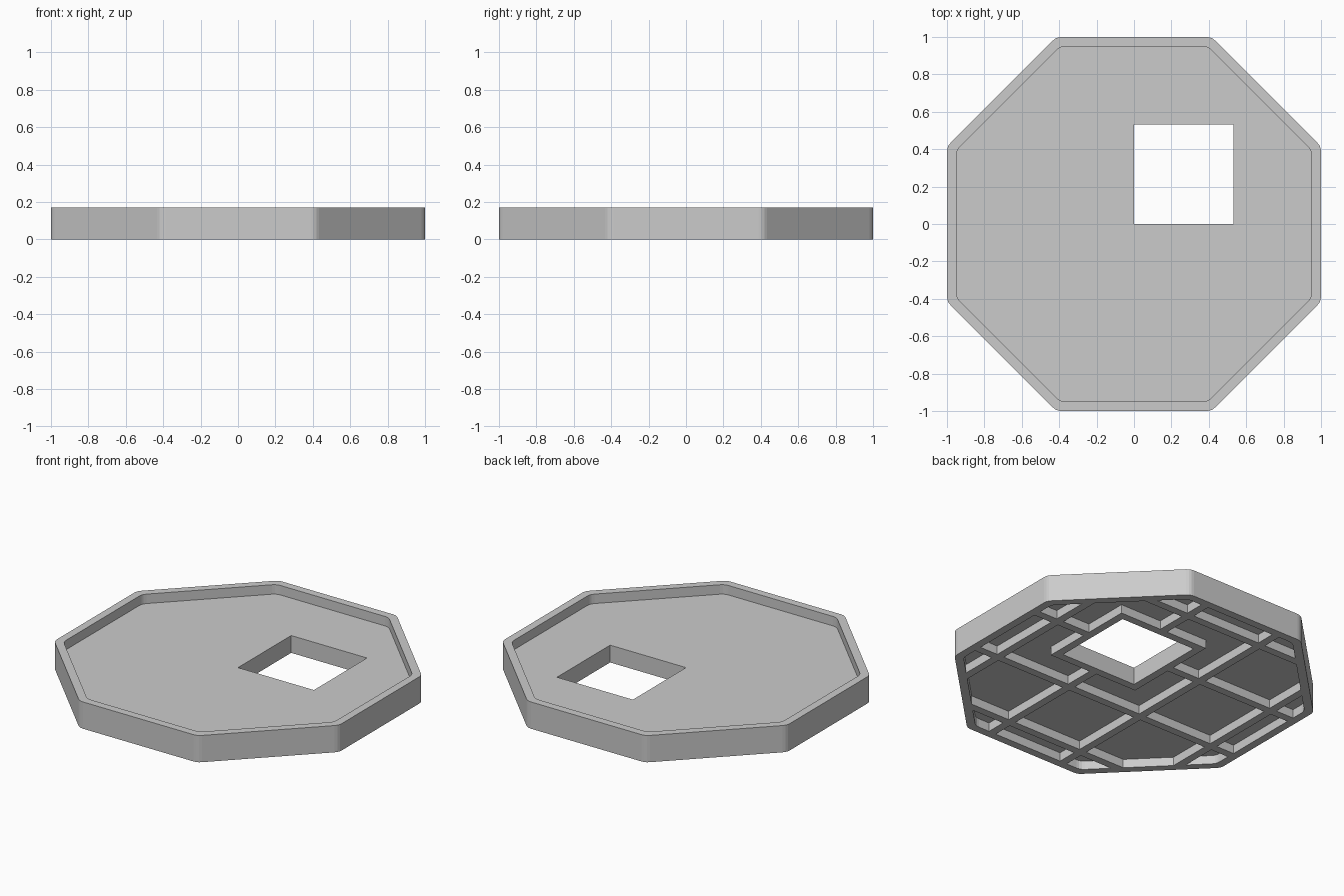
import bpy, bmesh, math
from mathutils import Vector

if "Cube" in bpy.data.objects:
    bpy.data.objects.remove(bpy.data.objects["Cube"])

HEIGHT, FLOOR_TOP, FLOOR_BOTTOM = 0.17, 0.11, 0.055
WALL, CELL = 0.05, 0.533


def octagon(apothem, cut=0.027, steps=3):
    """Octagon outline with slightly rounded corners."""
    radius = apothem / math.cos(math.pi / 8)
    corners = [Vector((radius * math.cos(math.pi / 8 + i * math.pi / 4),
                       radius * math.sin(math.pi / 8 + i * math.pi / 4))) for i in range(8)]
    outline = []
    for i, c in enumerate(corners):
        a = c + (corners[i - 1] - c).normalized() * cut
        b = c + (corners[(i + 1) % 8] - c).normalized() * cut
        for s in range(steps + 1):
            t = s / steps
            outline.append(a * (1 - t) ** 2 + c * (2 * t * (1 - t)) + b * t * t)
    return outline


def prism(name, outline, z0, z1):
    bm = bmesh.new()
    low = [bm.verts.new((p[0], p[1], z0)) for p in outline]
    face = bm.faces.new(low)
    ext = bmesh.ops.extrude_face_region(bm, geom=[face])
    for v in ext["geom"]:
        if isinstance(v, bmesh.types.BMVert):
            v.co.z = z1
    bmesh.ops.recalc_face_normals(bm, faces=bm.faces)
    mesh = bpy.data.meshes.new(name)
    bm.to_mesh(mesh)
    bm.free()
    obj = bpy.data.objects.new(name, mesh)
    bpy.context.collection.objects.link(obj)
    return obj


def box(name, x0, x1, y0, y1, z0, z1):
    return prism(name, [(x0, y0), (x1, y0), (x1, y1), (x0, y1)], z0, z1)


def subtract(target, cutter):
    mod = target.modifiers.new("cut", "BOOLEAN")
    mod.operation = "DIFFERENCE"
    mod.solver = "EXACT"
    mod.object = cutter
    bpy.context.view_layer.objects.active = target
    bpy.ops.object.modifier_apply(modifier=mod.name)
    bpy.data.objects.remove(cutter, do_unlink=True)


# Octagonal floor tray with a raised lip
tray = prism("floor_tray", octagon(1.0), 0, HEIGHT)
subtract(tray, prism("top_pocket", octagon(1.0 - WALL), FLOOR_TOP, 0.4))

# Underside recess, leaving a square grid of ribs and a frame round the opening
recess = prism("under_recess", octagon(1.0 - WALL), -0.2, FLOOR_BOTTOM)
for k in (-1.5, -0.5, 0.5, 1.5):
    c = k * CELL
    h = WALL / 2
    subtract(recess, box("rib_x", -2, 2, c - h, c + h, -0.5, 0.5))
    subtract(recess, box("rib_y", c - h, c + h, -2, 2, -0.5, 0.5))
subtract(recess, box("opening_frame", -WALL, CELL + WALL, -WALL, CELL + WALL, -0.5, 0.5))
subtract(tray, recess)

# Square opening through the floor
subtract(tray, box("opening", 0, CELL, 0, CELL, -0.5, 0.5))
